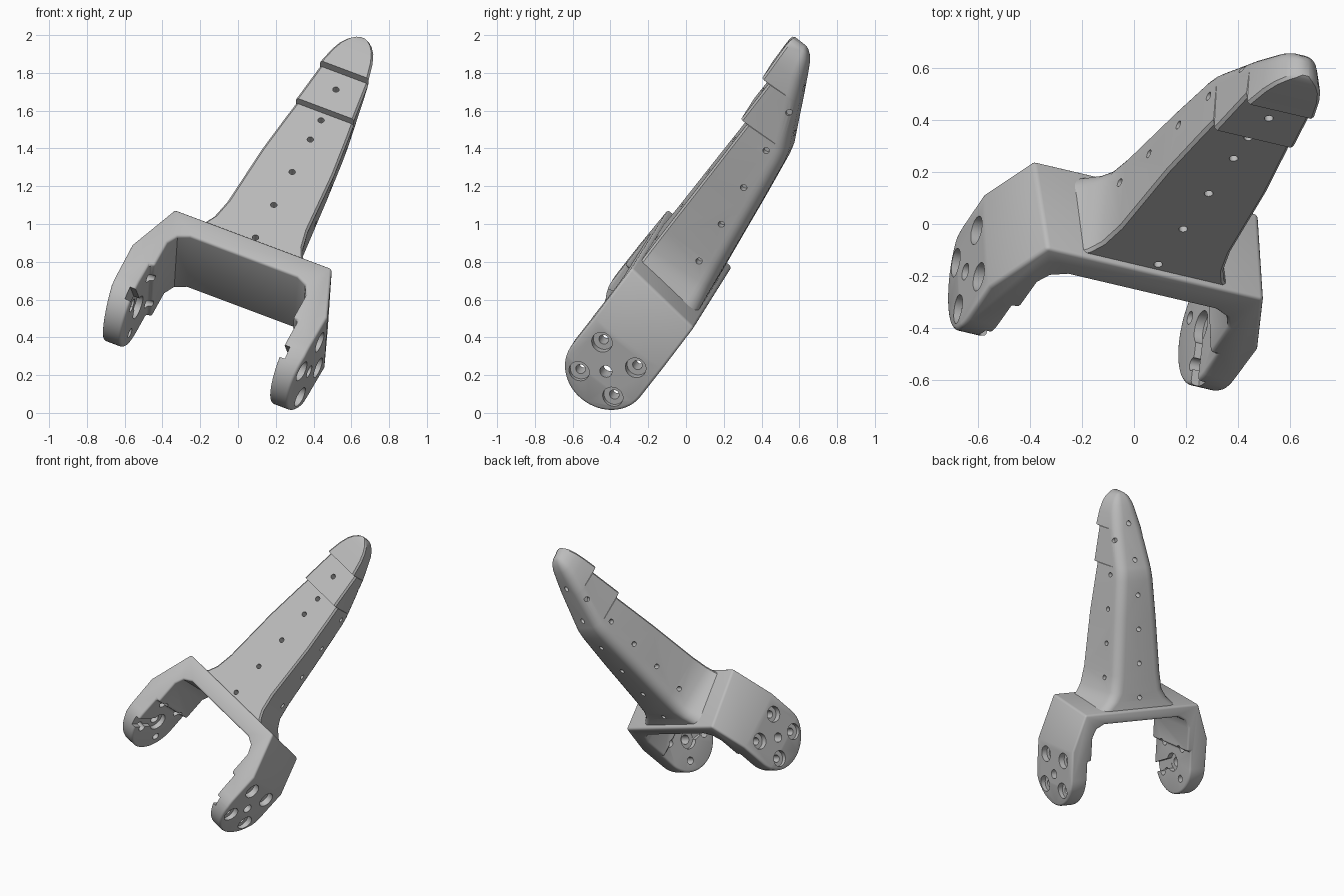
import bpy, bmesh, math
from mathutils import Matrix, Vector

cube = bpy.data.objects.get("Cube")
if cube:
    bpy.data.objects.remove(cube, do_unlink=True)

# Local frame: x across the fork, y towards the back, z along the leg
W = Vector((0.915, -0.215, -0.343)).normalized()
U = Vector((0.40, 0.566, 0.721))
U = (U - W * U.dot(W)).normalized()
B = U.cross(W)
FRAME = Matrix((W, B, U)).transposed().to_4x4()
FRAME.translation = W * -0.2

grey = bpy.data.materials.new("light grey plastic")
grey.use_nodes = True
grey.diffuse_color = (0.5, 0.5, 0.5, 1)
grey.node_tree.nodes["Principled BSDF"].inputs["Base Color"].default_value = (0.5, 0.5, 0.5, 1)


def make_object(name, bm):
    bmesh.ops.recalc_face_normals(bm, faces=bm.faces)
    mesh = bpy.data.meshes.new(name)
    bm.to_mesh(mesh)
    bm.free()
    mesh.materials.append(grey)
    obj = bpy.data.objects.new(name, mesh)
    bpy.context.collection.objects.link(obj)
    return obj


def activate(obj):
    bpy.ops.object.select_all(action='DESELECT')
    obj.select_set(True)
    bpy.context.view_layer.objects.active = obj


def prism(name, points, offset):
    bm = bmesh.new()
    face = bm.faces.new([bm.verts.new(p) for p in points])
    ext = bmesh.ops.extrude_face_region(bm, geom=[face])
    bmesh.ops.translate(bm, vec=offset, verts=[v for v in ext["geom"] if isinstance(v, bmesh.types.BMVert)])
    return make_object(name, bm)


def loft(name, rings):
    bm = bmesh.new()
    loops = [[bm.verts.new(p) for p in ring] for ring in rings]
    for a, b in zip(loops, loops[1:]):
        for i in range(len(a)):
            j = (i + 1) % len(a)
            bm.faces.new((a[i], a[j], b[j], b[i]))
    bm.faces.new(loops[0])
    bm.faces.new(loops[-1])
    return make_object(name, bm)


def add_cylinder(bm, centre, axis, radius, length):
    rot = Vector(axis).to_track_quat('Z', 'Y').to_matrix().to_4x4()
    bmesh.ops.create_cone(bm, cap_ends=True, segments=24, radius1=radius, radius2=radius,
                          depth=length, matrix=Matrix.Translation(centre) @ rot)


def boolean(obj, cutter, operation='DIFFERENCE'):
    cutter.hide_render = True
    activate(obj)
    mod = obj.modifiers.new("cut", 'BOOLEAN')
    mod.operation = operation
    mod.solver = 'EXACT'
    mod.object = cutter
    bpy.ops.object.modifier_apply(modifier=mod.name)
    bpy.data.objects.remove(cutter, do_unlink=True)


# Fork: bar and two arms, trimmed to a side outline with round ends
half = [(0.443, 0.62), (0.565, 0.28), (0.56, 0.0), (0.535, -0.17), (0.43, -0.17),
        (0.43, 0.2), (0.40, 0.2), (0.40, 0.37), (0.37, 0.43), (0.31, 0.46)]
outline = half + [(-x, z) for x, z in reversed(half)]
fork = prism("fork", [(x, -0.8, z) for x, z in outline], (0, 0.65, 0))
DISC_Y, DISC_Z, DISC_R = -0.485, 0.07, 0.227
side = [(DISC_Y + DISC_R * math.cos(a), DISC_Z - DISC_R * math.sin(a))
        for a in (math.pi * i / 32 for i in range(33))]
side += [(DISC_Y - DISC_R, 0.59), (DISC_Y + DISC_R, 0.54)]
boolean(fork, prism("fork_trim", [(-0.8, y, z) for y, z in side], (1.6, 0, 0)), 'INTERSECT')
activate(fork)
bevel = fork.modifiers.new("round_edges", 'BEVEL')
bevel.width = 0.02
bevel.segments = 3
bevel.limit_method = 'ANGLE'
bevel.angle_limit = math.radians(50)
bpy.ops.object.modifier_apply(modifier=bevel.name)

# Screw holes, counterbores and hub bore in both arm ends
through, bores = bmesh.new(), bmesh.new()
for s in (-1, 1):
    add_cylinder(through, (s * 0.5, DISC_Y, DISC_Z), (1, 0, 0), 0.033, 0.3)
    add_cylinder(bores, (s * 0.43, DISC_Y, DISC_Z), (1, 0, 0), 0.065, 0.07)
    for dy in (-0.112, 0.112):
        for dz in (-0.095, 0.122):
            at = (DISC_Y + dy, DISC_Z + dz)
            add_cylinder(through, (s * 0.5, *at), (1, 0, 0), 0.026, 0.3)
            add_cylinder(bores, (s * 0.58, *at), (1, 0, 0), 0.056, 0.12)
boolean(fork, make_object("counterbores", bores))
boolean(fork, make_object("screw_holes", through))

# Horn slot on the inner faces, running from the hub to the front
slots = bmesh.new()
for s in (-1, 1):
    place = (Matrix.Translation((s * 0.43, DISC_Y, DISC_Z)) @ Matrix.Rotation(math.radians(22), 4, 'X')
             @ Matrix.Translation((0, -0.15, 0)) @ Matrix.Diagonal((0.066, 0.28, 0.07, 1)))
    bmesh.ops.create_cube(slots, size=1, matrix=place)
boolean(fork, make_object("horn_slots", slots))

# Leg sections: height, half width in front, half width at back, front depth, back depth
sections = [
    (0.50, 0.40, 0.38, 0.688, 0.280), (0.555, 0.33, 0.30, 0.688, 0.288),
    (0.60, 0.285, 0.25, 0.688, 0.295), (0.66, 0.255, 0.215, 0.688, 0.302),
    (0.78, 0.232, 0.20, 0.688, 0.318), (1.175, 0.208, 0.175, 0.688, 0.368),
    (1.44, 0.178, 0.155, 0.688, 0.405), (1.50, 0.170, 0.150, 0.688, 0.42),
    (1.528, 0.167, 0.148, 0.688, 0.432), (1.53, 0.167, 0.148, 0.73, 0.433),
    (1.778, 0.140, 0.125, 0.73, 0.543), (1.78, 0.140, 0.125, 0.775, 0.544),
    (1.88, 0.118, 0.105, 0.778, 0.588), (1.94, 0.096, 0.088, 0.78, 0.617),
    (1.98, 0.070, 0.065, 0.78, 0.642), (2.005, 0.043, 0.04, 0.777, 0.667),
    (2.018, 0.018, 0.016, 0.77, 0.69)]


def leg_ring(z, front, back, near, far):
    # Small chamfer in front, generous rounding at the back
    c = min(0.012, front * 0.3)
    r = min(0.075, back * 0.7, (near - far) * 0.5)
    right = [(front - c, -near), (front, -near + c)]
    right += [(back - r + r * math.cos(a), -far - r + r * math.sin(a))
              for a in (math.pi / 2 * i / 6 for i in range(7))]
    return [(x, y, z) for x, y in right + [(-x, y) for x, y in reversed(right)]]


leg = loft("leg", [leg_ring(*s) for s in sections])

# Rows of small blind holes on the front, back and sides of the leg
pins = bmesh.new()
for z, n in ((0.618, 0.688), (0.858, 0.688), (1.1, 0.688), (1.339, 0.688), (1.48, 0.688), (1.671, 0.73)):
    add_cylinder(pins, (0, -n, z), (0, 1, 0), 0.017, 0.12)
for i in range(6):
    z = 0.62 + 0.24 * i
    far = 0.298 + 0.126 * (z - 0.62) if z < 1.48 else 0.41 + 0.45 * (z - 1.48)
    add_cylinder(pins, (0, -far, z), (0, 1, 0), 0.017, 0.12)
for i in range(5):
    for s in (-1, 1):
        z = 0.75 + 0.24 * i
        add_cylinder(pins, (s * (0.225 - 0.06 * (z - 0.75)), -0.443 - 0.111 * (z - 0.75), z),
                     (1, 0, 0), 0.017, 0.12)
boolean(leg, make_object("pin_holes", pins))

for obj in (fork, leg):
    obj.matrix_world = FRAME
    activate(obj)
    bpy.ops.object.shade_smooth_by_angle(angle=math.radians(32))
